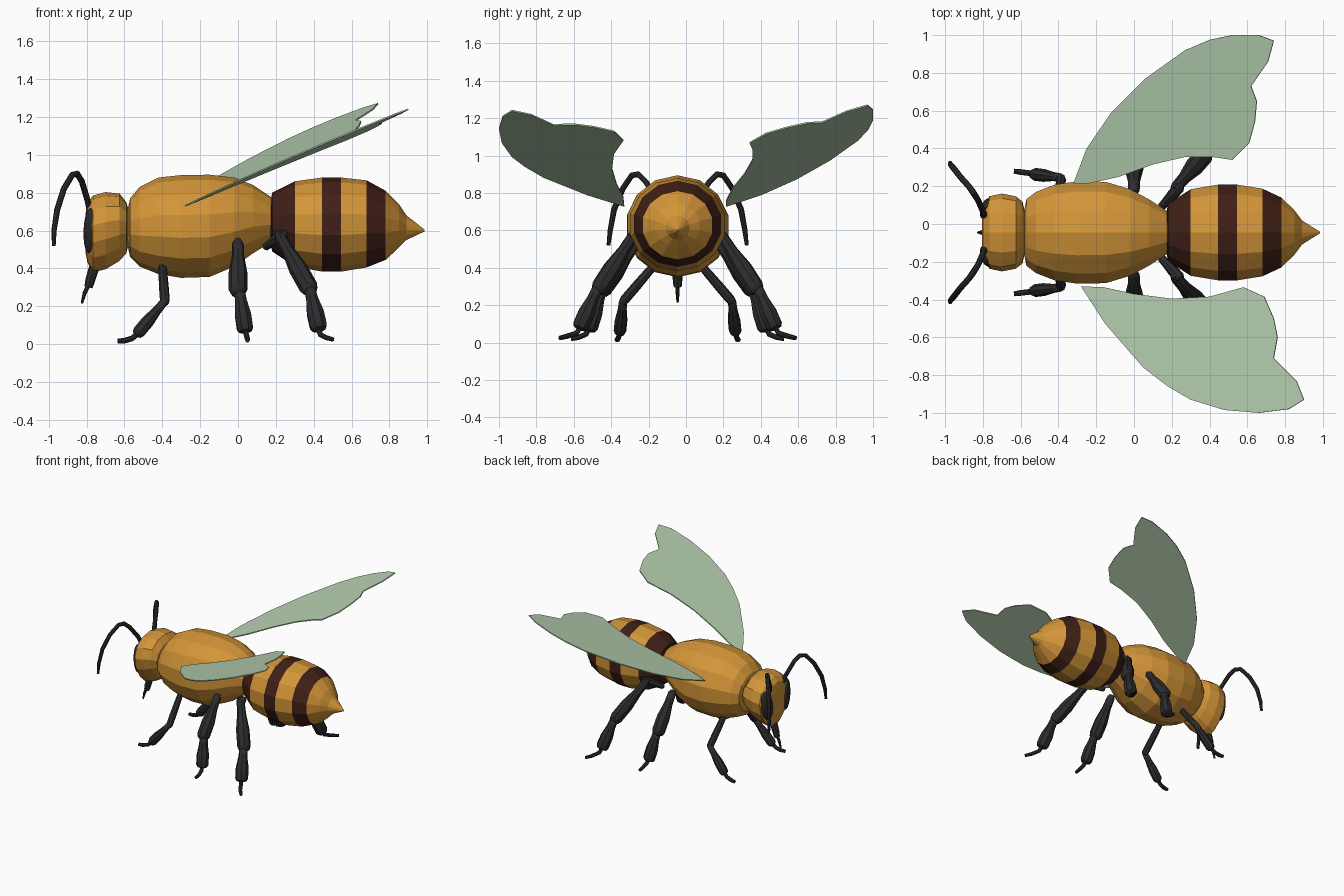
import bpy, bmesh, math
from mathutils import Vector

CY = -0.045  # body centre line in y


def material(name, rgb):
    m = bpy.data.materials.new(name)
    m.diffuse_color = (*rgb, 1)
    return m


AMBER = material("amber", (0.65, 0.30, 0.04))
BROWN = material("brown", (0.05, 0.014, 0.008))
BLACK = material("black", (0.025, 0.025, 0.027))
WING = material("wing", (0.45, 0.60, 0.42))


def finish(name, bm, mats):
    bmesh.ops.recalc_face_normals(bm, faces=bm.faces[:])
    me = bpy.data.meshes.new(name)
    bm.to_mesh(me)
    bm.free()
    for m in mats:
        me.materials.append(m)
    ob = bpy.data.objects.new(name, me)
    bpy.context.collection.objects.link(ob)
    return ob


def loft(name, rows, mats, n=14, pinch=0.0, bands=None):
    """Skin elliptical rings (x, z_low, z_high, y_radius) along x."""
    bm = bmesh.new()
    rings = []
    for x, lo, hi, ry in rows:
        ring = []
        for i in range(n):
            a = 2 * math.pi * (i + 0.5) / n
            w = ry * (1 + pinch * (math.sin(a) - 0.3))
            ring.append(bm.verts.new((x, CY + w * math.cos(a),
                                      (lo + hi) / 2 + (hi - lo) / 2 * math.sin(a))))
        rings.append(ring)
    for k in range(len(rings) - 1):
        for i in range(n):
            j = (i + 1) % n
            f = bm.faces.new((rings[k][i], rings[k][j], rings[k + 1][j], rings[k + 1][i]))
            f.material_index = bands[k] if bands else 0
    bm.faces.new(rings[0])
    bm.faces.new(rings[-1])
    return finish(name, bm, mats)


def tube(name, pts, side=1):
    """Tapered tube through (x, y_offset, z, radius) points."""
    cu = bpy.data.curves.new(name, "CURVE")
    cu.dimensions = "3D"
    cu.bevel_depth = 1
    cu.bevel_resolution = 2
    cu.use_fill_caps = True
    sp = cu.splines.new("POLY")
    sp.points.add(len(pts) - 1)
    for p, (x, y, z, r) in zip(sp.points, pts):
        p.co = (x, CY + side * y, z, 1)
        p.radius = r
    cu.materials.append(BLACK)
    ob = bpy.data.objects.new(name, cu)
    bpy.context.collection.objects.link(ob)
    bpy.ops.object.select_all(action="DESELECT")
    ob.select_set(True)
    bpy.context.view_layer.objects.active = ob
    bpy.ops.object.convert(target="MESH")
    bpy.ops.object.shade_smooth_by_angle(angle=math.radians(40))


def limb(a, b, ra, rb):
    """Swollen limb segment between two points, rounded at the far end."""
    a, b = Vector(a), Vector(b)
    prof = [(0, ra * 0.6), (0.06, ra), (0.3, ra * 1.1), (0.6, rb), (0.9, rb), (0.97, rb * 0.8), (1, rb * 0.4)]
    return [(*a.lerp(b, t), r) for t, r in prof]


# Thorax
loft("thorax", [(-0.585, 0.53, 0.70, 0.10), (-0.57, 0.46, 0.77, 0.18), (-0.52, 0.41, 0.83, 0.22),
                (-0.42, 0.37, 0.88, 0.26), (-0.30, 0.35, 0.893, 0.278), (-0.15, 0.355, 0.895, 0.275),
                (-0.02, 0.41, 0.88, 0.235), (0.08, 0.48, 0.84, 0.18), (0.17, 0.535, 0.78, 0.12),
                (0.20, 0.54, 0.75, 0.10)], [AMBER])

# Striped abdomen
loft("abdomen", [(0.17, 0.54, 0.73, 0.10), (0.18, 0.49, 0.80, 0.155), (0.30, 0.41, 0.86, 0.235),
                 (0.445, 0.383, 0.88, 0.26), (0.545, 0.383, 0.88, 0.26), (0.68, 0.405, 0.865, 0.238),
                 (0.78, 0.445, 0.81, 0.19), (0.85, 0.51, 0.74, 0.12), (0.89, 0.55, 0.68, 0.065),
                 (0.985, 0.595, 0.605, 0.004)],
     [AMBER, BROWN], bands=[1, 1, 0, 1, 0, 1, 0, 0, 0])

# Head, narrower towards the jaw
loft("head", [(-0.575, 0.54, 0.70, 0.10), (-0.59, 0.48, 0.75, 0.17), (-0.625, 0.44, 0.795, 0.20),
              (-0.70, 0.395, 0.803, 0.215), (-0.765, 0.38, 0.785, 0.20), (-0.795, 0.43, 0.75, 0.16),
              (-0.805, 0.48, 0.69, 0.10)], [AMBER], pinch=0.22)

# Mouthparts
tube("proboscis_base", [(-0.755, 0, 0.42, 0.028), (-0.78, 0, 0.34, 0.026), (-0.79, 0, 0.30, 0.022)])
tube("proboscis_tip", [(-0.785, 0, 0.32, 0.012), (-0.81, 0, 0.27, 0.011), (-0.825, 0, 0.215, 0.006)])

for s, tag in ((1, "left"), (-1, "right")):
    # Eye
    bpy.ops.mesh.primitive_uv_sphere_add(segments=16, ring_count=10, location=(-0.785, CY + s * 0.125, 0.60),
                                         rotation=(-s * 0.15, 0, -s * 0.3))
    eye = bpy.context.object
    eye.name = tag + "_eye"
    eye.scale = (0.028, 0.055, 0.12)
    eye.data.materials.append(BLACK)
    bpy.ops.object.shade_smooth()

    # Antenna
    tube(tag + "_antenna", [(-0.77, 0.06, 0.64, 0.016), (-0.795, 0.10, 0.76, 0.016), (-0.825, 0.17, 0.86, 0.016),
                            (-0.85, 0.21, 0.90, 0.017), (-0.875, 0.245, 0.895, 0.016), (-0.92, 0.295, 0.82, 0.016),
                            (-0.955, 0.34, 0.71, 0.016), (-0.972, 0.36, 0.60, 0.014), (-0.973, 0.37, 0.52, 0.010)], s)

    # Front leg
    tube(tag + "_front_thigh", limb((-0.40, 0.12, 0.42), (-0.385, 0.30, 0.21), 0.022, 0.026), s)
    tube(tag + "_front_shin", limb((-0.38, 0.29, 0.235), (-0.54, 0.31, 0.045), 0.022, 0.034), s)
    tube(tag + "_front_foot", [(-0.51, 0.305, 0.07, 0.014), (-0.56, 0.315, 0.03, 0.015),
                               (-0.60, 0.32, 0.018, 0.015), (-0.635, 0.325, 0.016, 0.013)], s)

    # Middle leg
    tube(tag + "_middle_thigh", limb((0.0, 0.21, 0.55), (0.0, 0.42, 0.26), 0.03, 0.05), s)
    tube(tag + "_middle_shin", limb((0.005, 0.40, 0.30), (0.04, 0.475, 0.06), 0.03, 0.046), s)
    tube(tag + "_middle_foot", [(0.035, 0.465, 0.09, 0.014), (0.045, 0.49, 0.045, 0.015),
                                (0.05, 0.53, 0.028, 0.014), (0.05, 0.57, 0.02, 0.012)], s)

    # Hind leg
    tube(tag + "_hind_hip", limb((0.14, 0.13, 0.51), (0.25, 0.25, 0.585), 0.022, 0.03), s)
    tube(tag + "_hind_thigh", limb((0.21, 0.225, 0.59), (0.39, 0.43, 0.27), 0.03, 0.05), s)
    tube(tag + "_hind_shin", limb((0.375, 0.42, 0.31), (0.43, 0.525, 0.07), 0.03, 0.048), s)
    tube(tag + "_hind_foot", [(0.42, 0.51, 0.10, 0.014), (0.435, 0.54, 0.05, 0.015),
                              (0.465, 0.59, 0.035, 0.014), (0.50, 0.63, 0.025, 0.012)], s)


def wing(name, outline, plane):
    """Thin flat wing from its plan outline, lying in z = a + b*x + c*y."""
    a, b, c = plane
    bm = bmesh.new()
    bm.faces.new([bm.verts.new((x, y, a + b * x + c * y)) for x, y in outline])
    ob = finish(name, bm, [WING])
    mod = ob.modifiers.new("thickness", "SOLIDIFY")
    mod.thickness = 0.008
    mod.offset = 0


# Wings, swept up and back
wing("left_wing", [(-0.32, 0.215), (-0.25, 0.40), (-0.12, 0.59), (0.06, 0.77), (0.27, 0.92), (0.40, 0.975),
                   (0.52, 1.0), (0.66, 1.0), (0.74, 0.97), (0.71, 0.86), (0.62, 0.73), (0.65, 0.65), (0.64, 0.54),
                   (0.61, 0.43), (0.52, 0.34), (0.42, 0.355), (0.27, 0.355), (0.10, 0.315), (-0.08, 0.25),
                   (-0.24, 0.215)], (0.81, 0.375, 0.188))
wing("right_wing", [(-0.28, -0.33), (-0.15, -0.53), (0.05, -0.76), (0.18, -0.86), (0.30, -0.93), (0.48, -0.985),
                    (0.66, -1.0), (0.82, -0.98), (0.90, -0.93), (0.86, -0.83), (0.74, -0.71), (0.76, -0.60),
                    (0.74, -0.50), (0.69, -0.385), (0.58, -0.335), (0.40, -0.385), (0.20, -0.395), (0.0, -0.37),
                    (-0.16, -0.335)], (0.83, 0.41, -0.045))
